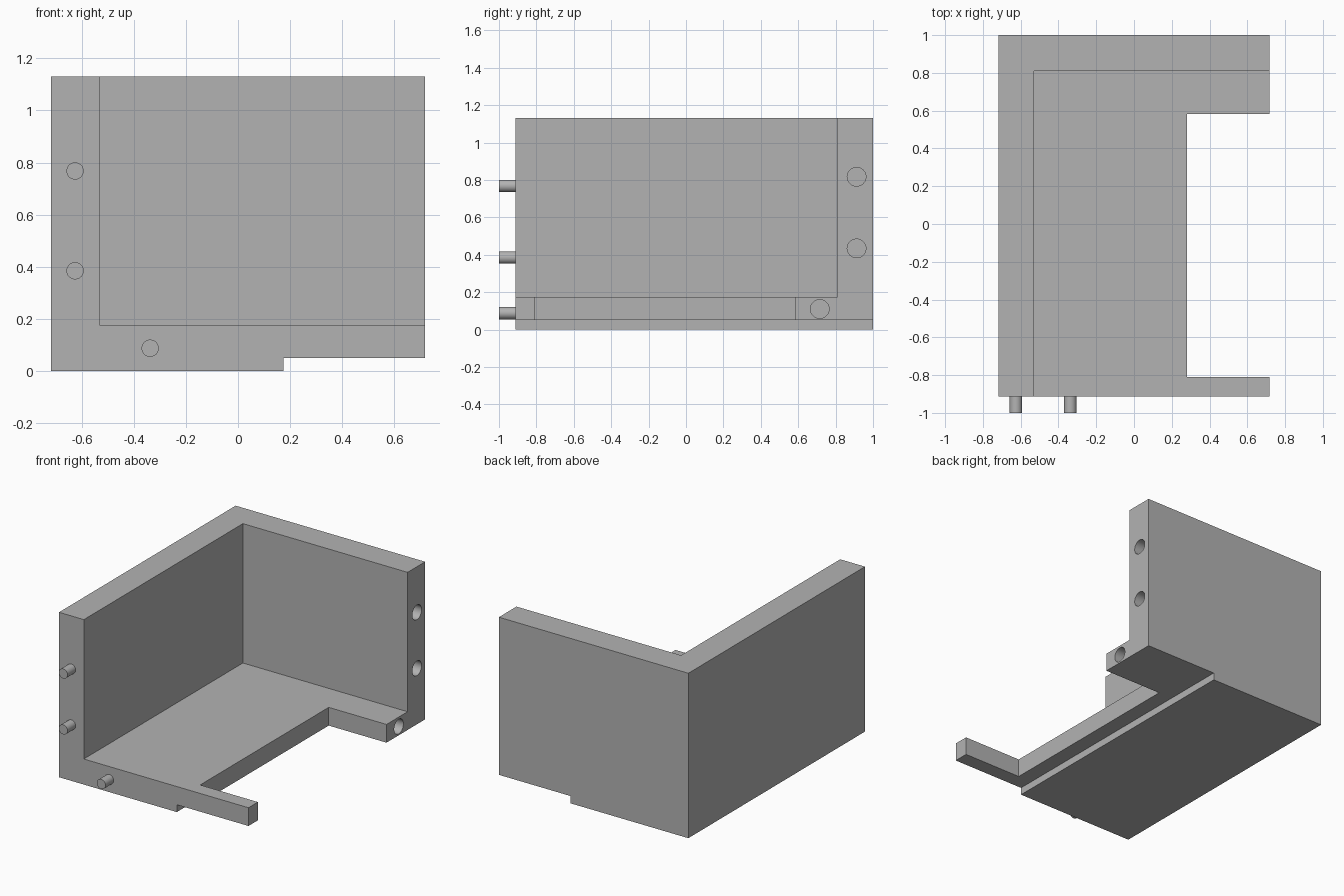
import bpy
import math

cube = bpy.data.objects.get("Cube")
if cube:
    bpy.data.objects.remove(cube, do_unlink=True)

grey = bpy.data.materials.new("plain grey")
grey.use_nodes = True
COLOUR = (0.45, 0.45, 0.45, 1)
grey.diffuse_color = COLOUR
grey.node_tree.nodes["Principled BSDF"].inputs["Base Color"].default_value = COLOUR


def box(name, x, y, z):
    """Box spanning the given (low, high) range on each axis."""
    spans = (x, y, z)
    bpy.ops.mesh.primitive_cube_add(size=1, location=[(a + b) / 2 for a, b in spans])
    ob = bpy.context.object
    ob.name = name
    ob.scale = [b - a for a, b in spans]
    bpy.ops.object.transform_apply(location=True, rotation=True, scale=True)
    ob.data.materials.append(grey)
    return ob


def rod(name, radius, length, centre, rotation):
    bpy.ops.mesh.primitive_cylinder_add(vertices=48, radius=radius, depth=length,
                                        location=centre, rotation=rotation)
    ob = bpy.context.object
    ob.name = name
    ob.data.materials.append(grey)
    bpy.ops.object.shade_smooth_by_angle(angle=math.radians(30))
    return ob


def cut(target, cutter):
    """Subtract the cutter from the target and discard it."""
    cutter.hide_render = True
    bpy.context.view_layer.objects.active = target
    mod = target.modifiers.new("cut", 'BOOLEAN')
    mod.operation = 'DIFFERENCE'
    mod.solver = 'EXACT'
    mod.object = cutter
    bpy.ops.object.modifier_apply(modifier=mod.name)
    bpy.data.objects.remove(cutter, do_unlink=True)


LEFT, RIGHT, FRONT, BACK, TOP = -0.718, 0.718, -0.912, 1.0, 1.13
WALL_X, WALL_Y, FLOOR = -0.53, 0.81, 0.175

# Corner housing: one block with the open interior removed
housing = box("corner_housing", (LEFT, RIGHT), (FRONT, BACK), (0, TOP))
cut(housing, box("interior_cutter", (WALL_X, 2), (-2, WALL_Y), (FLOOR, 2)))

# Floor notch between the two arms, and the raised underside
cut(housing, box("notch_cutter", (0.28, 2), (-0.81, 0.582), (-1, 0.5)))
cut(housing, box("underside_cutter", (0.175, 2), (-2, 2), (-1, 0.05)))

# Blind sockets in the open ends of the back wall and rear arm
for y, z in ((0.912, 0.817), (0.912, 0.434), (0.715, 0.11)):
    cut(housing, rod("socket_cutter", 0.05, 0.24, (RIGHT, y, z), (0, math.pi / 2, 0)))

bpy.ops.object.select_all(action='DESELECT')
housing.select_set(True)
bpy.context.view_layer.objects.active = housing
bpy.ops.object.shade_smooth_by_angle(angle=math.radians(30))

# Locating pegs on the front edges
for name, x, z in (("upper_wall_peg", -0.625, 0.768),
                   ("lower_wall_peg", -0.625, 0.385),
                   ("floor_peg", -0.337, 0.088)):
    rod(name, 0.033, 0.108, (x, -0.946, z), (math.pi / 2, 0, 0))
